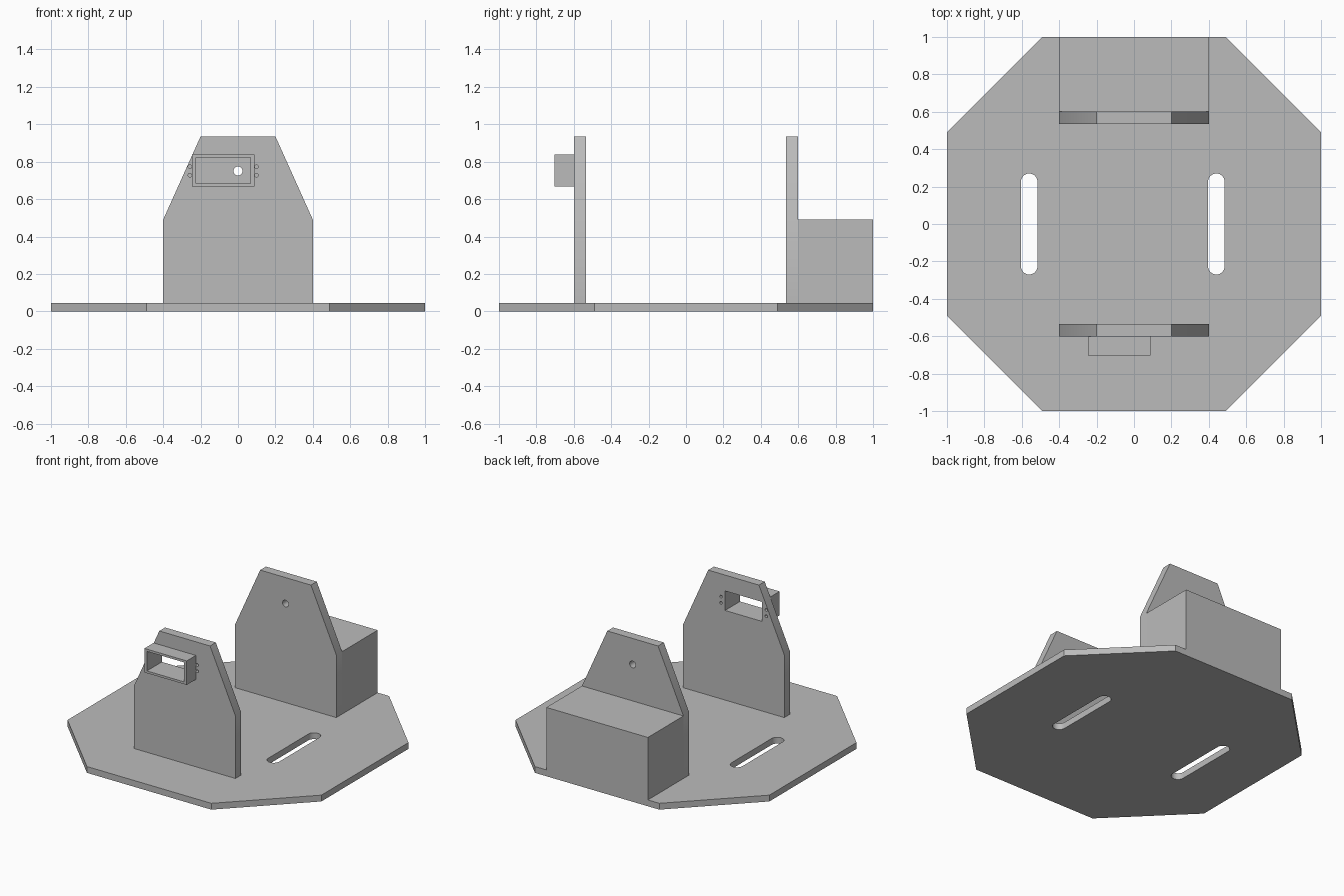
import bpy, bmesh
from math import cos, sin, pi, radians

cube = bpy.data.objects.get("Cube")
if cube:
    bpy.data.objects.remove(cube, do_unlink=True)

grey = bpy.data.materials.new("plain grey")
grey.use_nodes = True
GREY = (0.5, 0.5, 0.5, 1)
grey.diffuse_color = GREY
grey.node_tree.nodes["Principled BSDF"].inputs["Base Color"].default_value = GREY


def rect(x0, x1, y0, y1):
    return [(x0, y0), (x1, y0), (x1, y1), (x0, y1)]


def circle(x, y, r, n=24):
    return [(x + r * cos(2 * pi * i / n), y + r * sin(2 * pi * i / n)) for i in range(n)]


def slot(x, half_length, r, n=16):
    """Rounded slot running along y."""
    pts = []
    for side in (1, -1):
        for i in range(n + 1):
            a = pi * i / n
            pts.append((x + side * r * cos(a), side * (half_length - r + r * sin(a))))
    return pts


def slab(name, loops, low, high, upright=False):
    """Extrude an outline with holes along z, or along y when upright."""
    curve = bpy.data.curves.new(name, "CURVE")
    curve.dimensions = "2D"
    curve.fill_mode = "BOTH"
    curve.extrude = (high - low) / 2
    for loop in loops:
        spline = curve.splines.new("POLY")
        spline.points.add(len(loop) - 1)
        for point, (x, y) in zip(spline.points, loop):
            point.co = (x, y, 0, 1)
        spline.use_cyclic_u = True
    helper = bpy.data.objects.new(name + " outline", curve)
    bpy.context.collection.objects.link(helper)
    graph = bpy.context.evaluated_depsgraph_get()
    mesh = bpy.data.meshes.new_from_object(helper.evaluated_get(graph))
    bpy.data.objects.remove(helper, do_unlink=True)
    bpy.data.curves.remove(curve)

    bm = bmesh.new()
    bm.from_mesh(mesh)
    bmesh.ops.remove_doubles(bm, verts=bm.verts, dist=0.0001)
    bmesh.ops.recalc_face_normals(bm, faces=bm.faces)
    bm.to_mesh(mesh)
    bm.free()
    mesh.materials.clear()
    mesh.materials.append(grey)

    obj = bpy.data.objects.new(name, mesh)
    bpy.context.collection.objects.link(obj)
    middle = (low + high) / 2
    if upright:
        obj.rotation_euler.x = radians(90)
        obj.location.y = middle
    else:
        obj.location.z = middle
    bpy.ops.object.select_all(action="DESELECT")
    obj.select_set(True)
    bpy.context.view_layer.objects.active = obj
    bpy.ops.object.shade_smooth_by_angle(angle=radians(30))
    return obj


BASE_TOP = 0.045
SHOULDER = 0.49

# Octagonal base with two long slots
c = 0.49
octagon = [(c, -1), (1, -c), (1, c), (c, 1), (-c, 1), (-1, c), (-1, -c), (-c, -1)]
slab("base_plate", [octagon, slot(-0.56, 0.27, 0.044), slot(0.44, 0.27, 0.044)], 0, BASE_TOP)

# Uprights with tapered tops
wall = [(-0.4, BASE_TOP), (0.4, BASE_TOP), (0.4, SHOULDER),
        (0.2, 0.935), (-0.2, 0.935), (-0.4, SHOULDER)]
window = rect(-0.225, 0.067, 0.683, 0.822)
screw_holes = [circle(x, z, 0.01, 16) for x in (-0.257, 0.099) for z in (0.728, 0.773)]
slab("front_upright", [wall, window] + screw_holes, -0.6, -0.535, upright=True)
slab("back_upright", [wall, circle(0, 0.75, 0.024)], 0.535, 0.6, upright=True)

# Rectangular collar around the front window
slab("window_collar", [rect(-0.245, 0.088, 0.667, 0.838), window], -0.703, -0.6, upright=True)

# Solid block behind the back upright
slab("rear_block", [rect(-0.4, 0.4, BASE_TOP, SHOULDER)], 0.6, 1, upright=True)
